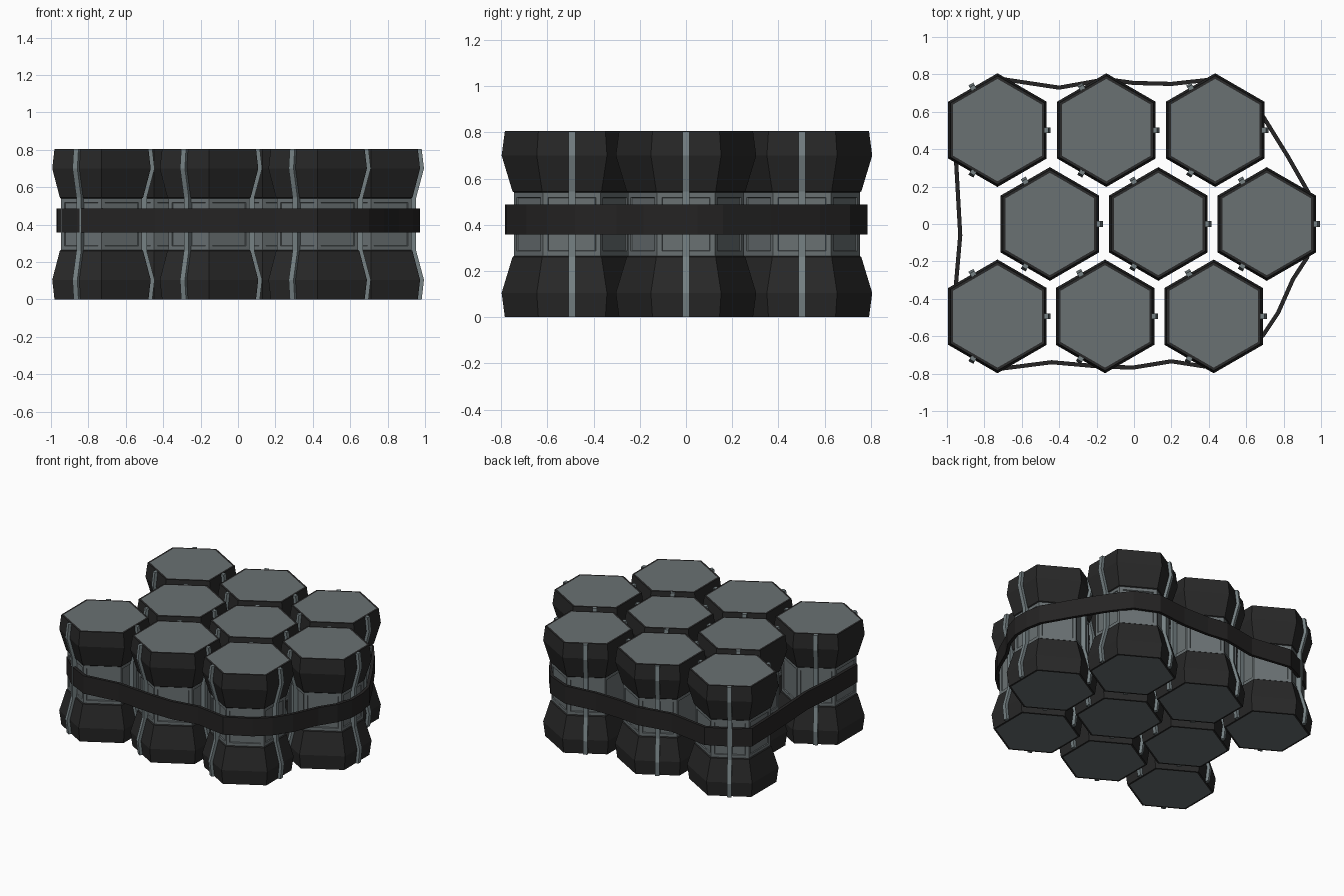
import bpy, bmesh, math
from mathutils import Vector

if "Cube" in bpy.data.objects:
    bpy.data.objects.remove(bpy.data.objects["Cube"])


def mat(name, rgb):
    m = bpy.data.materials.new(name)
    m.diffuse_color = (*rgb, 1)
    m.use_nodes = True
    m.node_tree.nodes["Principled BSDF"].inputs["Base Color"].default_value = m.diffuse_color
    return m


BLACK = mat("shell black", (0.021, 0.021, 0.021))
GREY = mat("core grey", (0.142, 0.164, 0.17))
LIGHT = mat("strip light grey", (0.18, 0.22, 0.23))
BAND = mat("band black", (0.018, 0.017, 0.017))


def finish(bm, name, mats):
    bmesh.ops.recalc_face_normals(bm, faces=bm.faces[:])
    me = bpy.data.meshes.new(name)
    bm.to_mesh(me)
    bm.free()
    for m in mats:
        me.materials.append(m)
    ob = bpy.data.objects.new(name, me)
    bpy.context.collection.objects.link(ob)
    return ob


def hex_ring(bm, r, z, c):
    return [bm.verts.new((c[0] + r * math.cos(math.radians(30 + 60 * k)),
                          c[1] + r * math.sin(math.radians(30 + 60 * k)), z)) for k in range(6)]


def bridge(bm, a, b):
    n = len(a)
    return [bm.faces.new((a[i], a[(i + 1) % n], b[(i + 1) % n], b[i])) for i in range(n)]


# half profile of the waisted column: (height, corner radius)
HALF = [(0, 0.29), (0.105, 0.304), (0.26, 0.257), (0.265, 0.25)]
PROFILE = HALF + [(0.805 - z, r) for z, r in reversed(HALF)]


def column(name, c):
    bm = bmesh.new()
    rings = [hex_ring(bm, r, z, c) for z, r in PROFILE]
    waist = []
    for i in range(len(rings) - 1):
        faces = bridge(bm, rings[i], rings[i + 1])
        if i == 3:
            waist = faces
    # grey end plates inside a thin black rim
    for ring, z in ((rings[0], 0.0), (rings[-1], 0.805)):
        inner = hex_ring(bm, 0.274, z, c)
        bridge(bm, ring, inner)
        bm.faces.new(inner).material_index = 1
    bmesh.ops.recalc_face_normals(bm, faces=bm.faces[:])
    for f in waist:
        f.material_index = 1
    # shallow panels on the waist
    bmesh.ops.inset_individual(bm, faces=waist, thickness=0.03, depth=0)
    bmesh.ops.inset_individual(bm, faces=waist, thickness=0.004, depth=-0.006)
    finish(bm, name, [BLACK, GREY])


def strips(name, c):
    # three raised strips that follow the column profile
    bm = bmesh.new()
    for deg in (0, 120, 240):
        d = Vector((math.cos(math.radians(deg)), math.sin(math.radians(deg)), 0))
        s = Vector((-d.y, d.x, 0)) * 0.015
        prev = first = None
        for z, r in [(0.001, 0.29), (0.105, 0.304), (0.26, 0.256),
                     (0.545, 0.256), (0.7, 0.304), (0.804, 0.29)]:
            a = r * math.cos(math.radians(30))
            o = Vector((c[0], c[1], z))
            ring = [bm.verts.new(o + d * (a + e) + s * w)
                    for e, w in ((-0.012, -1), (0.021, -1), (0.021, 1), (-0.012, 1))]
            if prev:
                bridge(bm, prev, ring)
            else:
                first = ring
            prev = ring
        bm.faces.new(first)
        bm.faces.new(prev)
    finish(bm, name, [LIGHT])


# nine columns in three staggered rows
centres = [(x, 0.502) for x in (-0.73, -0.148, 0.434)]
centres += [(x, 0.0) for x in (-0.45, 0.13, 0.71)]
centres += [(x, -0.494) for x in (-0.73, -0.155, 0.426)]
for i, c in enumerate(centres):
    column(f"hex_column_{i + 1}", c)
    strips(f"column_strips_{i + 1}", c)

# elastic band wrapped round the waist (outer line of the loop)
PATH = [(-0.97, 0.62), (-0.87, 0.70), (-0.70, 0.785), (-0.40, 0.74), (-0.15, 0.785), (0.0, 0.765),
        (0.2, 0.76), (0.43, 0.785), (0.60, 0.71), (0.70, 0.58), (0.83, 0.37), (0.95, 0.16),
        (0.972, 0.05), (0.972, -0.07), (0.935, -0.185), (0.86, -0.30), (0.78, -0.48), (0.70, -0.60),
        (0.60, -0.69), (0.425, -0.78), (0.2, -0.745), (0.0, -0.778), (-0.16, -0.775),
        (-0.44, -0.75), (-0.70, -0.783), (-0.86, -0.70), (-0.965, -0.60), (-0.962, -0.31),
        (-0.94, -0.06), (-0.962, 0.33)]
bm = bmesh.new()
rings = []
n = len(PATH)
for i in range(n):
    p = Vector(PATH[i])
    t = (Vector(PATH[(i + 1) % n]) - Vector(PATH[i - 1])).normalized()
    q = p + Vector((t.y, -t.x)) * 0.022      # path runs clockwise, so right is inward
    rings.append([bm.verts.new((v.x, v.y, z)) for v, z in
                  ((p, 0.357), (p, 0.487), (q, 0.487), (q, 0.357))])
for i in range(n):
    bridge(bm, rings[i], rings[(i + 1) % n])
finish(bm, "elastic_band", [BAND])
